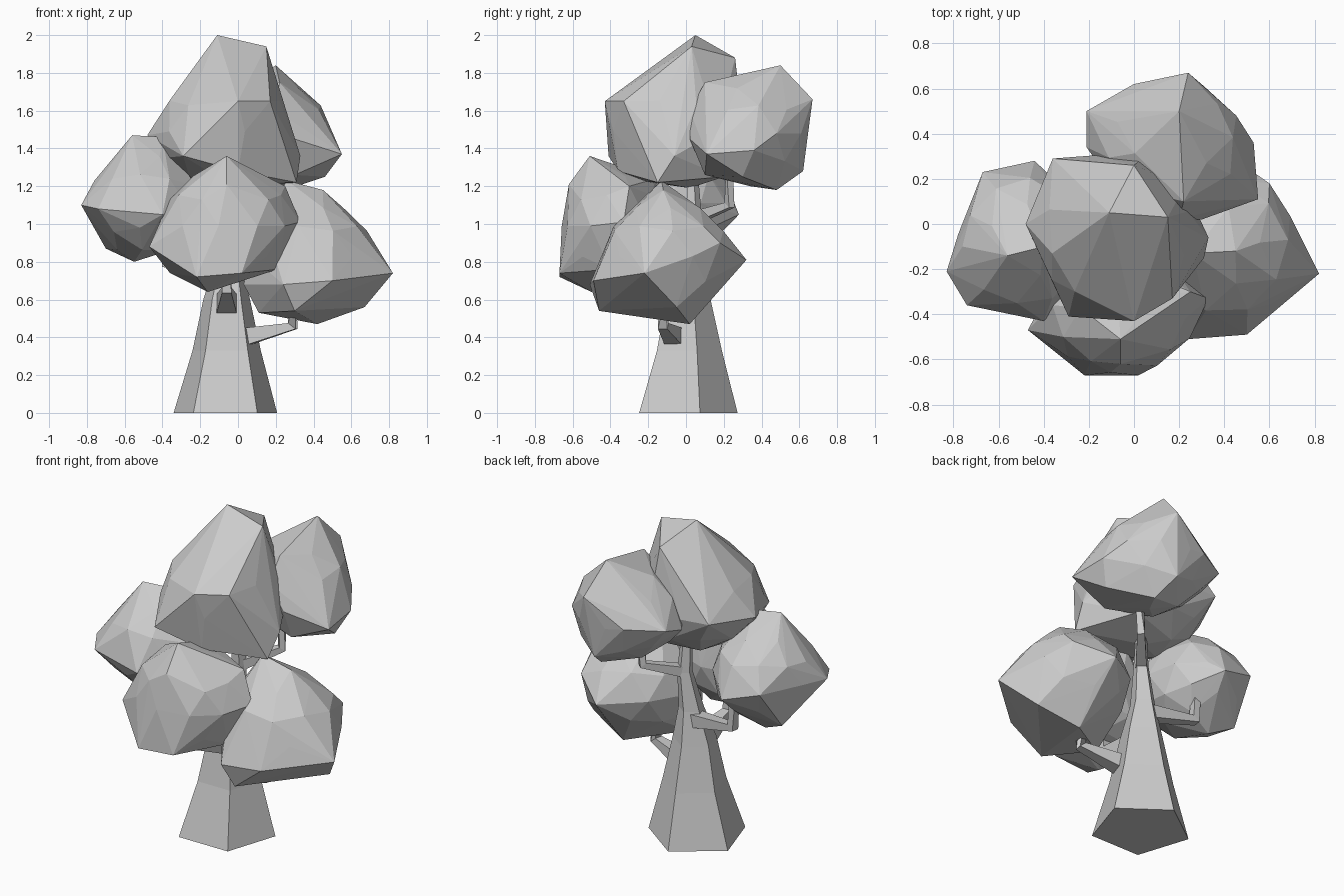
import bpy, bmesh, math
from mathutils import Vector, Matrix


def finish(name, bm):
    bmesh.ops.recalc_face_normals(bm, faces=bm.faces)
    mesh = bpy.data.meshes.new(name)
    bm.to_mesh(mesh)
    bm.free()
    obj = bpy.data.objects.new(name, mesh)
    bpy.context.collection.objects.link(obj)
    return obj


def tube(name, path, sides, level=False):
    """Tapered limb through (x, y, z, radius) stations; level keeps rings horizontal."""
    bm = bmesh.new()
    pts = [Vector(p[:3]) for p in path]
    rings = []
    for i, p in enumerate(pts):
        ahead = (pts[min(i + 1, len(pts) - 1)] - p).normalized()
        behind = (p - pts[max(i - 1, 0)]).normalized()
        rot = Matrix.Identity(3) if level else (ahead + behind).to_track_quat('Z', 'Y').to_matrix()
        ring = []
        for k in range(sides):
            a = math.pi / 2 + math.tau * k / sides + (0 if level else math.pi / 4)
            ring.append(bm.verts.new(p + rot @ Vector((math.cos(a), math.sin(a), 0)) * path[i][3]))
        rings.append(ring)
    for lo, hi in zip(rings, rings[1:]):
        for k in range(sides):
            n = (k + 1) % sides
            bm.faces.new((lo[k], lo[n], hi[n], hi[k]))
    bm.faces.new(rings[0])
    bm.faces.new(rings[-1])
    return finish(name, bm)


def clump(name, centre, radii, spin, corners):
    """Faceted leaf clump: hull of a squashed icosphere and a few pulled-out corners."""
    bm = bmesh.new()
    m = Matrix.Translation(centre) @ Matrix.Diagonal((*radii, 1)) @ Matrix.Rotation(spin, 4, 'Z')
    bmesh.ops.create_icosphere(bm, subdivisions=2, radius=1, matrix=m)
    bmesh.ops.delete(bm, geom=bm.edges[:], context='EDGES_FACES')
    # drop sphere points crowding a corner so facets stay large
    crowd = [v for v in bm.verts if any((v.co - Vector(c)).length < 0.11 for c in corners)]
    bmesh.ops.delete(bm, geom=crowd, context='VERTS')
    for c in corners:
        bm.verts.new(c)
    hull = bmesh.ops.convex_hull(bm, input=bm.verts[:])
    inside = {g for g in hull["geom_interior"] + hull["geom_unused"] if isinstance(g, bmesh.types.BMVert)}
    bmesh.ops.delete(bm, geom=list(inside), context='VERTS')
    return finish(name, bm)


# trunk with five sides, thinning to a slim leader
tube("trunk", [(-0.067, -0.015, 0, 0.288), (-0.06, 0, 0.33, 0.19), (-0.06, 0, 0.6, 0.13),
               (-0.05, 0.02, 0.8, 0.075), (-0.02, 0.04, 1.03, 0.045), (-0.03, 0.03, 1.3, 0.03)], 5, True)

# side branches, each with an upturned end
for name, path in {
    "right_branch": [(-0.02, -0.05, 0.39, 0.075), (0.29, -0.12, 0.46, 0.035), (0.29, -0.12, 0.66, 0.03)],
    "front_branch": [(-0.06, -0.07, 0.57, 0.08), (-0.06, -0.33, 0.65, 0.035), (-0.06, -0.34, 0.8, 0.03)],
    "left_branch": [(-0.06, 0.03, 0.74, 0.06), (-0.38, 0.08, 0.79, 0.035), (-0.39, 0.08, 0.98, 0.03)],
    "back_branch": [(-0.02, 0.04, 1.03, 0.045), (0.14, 0.23, 1.1, 0.03), (0.15, 0.23, 1.32, 0.025)],
}.items():
    tube(name, path, 4)

# leaf clumps
clump("top_leaves", (-0.07, -0.04, 1.49), (0.36, 0.36, 0.31), 0.3, [
    (-0.11, 0.05, 2.0), (0.15, 0.03, 1.94), (0.0, 0.26, 1.88), (0.0, -0.43, 1.65), (0.17, -0.33, 1.65),
    (0.33, -0.06, 1.36), (0.31, -0.15, 1.22), (-0.29, -0.41, 1.36), (-0.48, 0.0, 1.47), (-0.36, 0.29, 1.5),
    (0.0, -0.36, 1.28), (-0.05, 0.02, 1.19), (0.14, 0.2, 1.25)])
clump("back_leaves", (0.17, 0.34, 1.48), (0.32, 0.3, 0.28), 0.8, [
    (0.2, 0.5, 1.84), (0.22, 0.1, 1.75), (0.24, 0.67, 1.66), (0.55, 0.11, 1.37), (0.53, 0.36, 1.39),
    (0.3, 0.02, 1.45), (0.25, 0.48, 1.18), (0.2, 0.62, 1.28), (-0.21, 0.5, 1.5), (-0.21, 0.34, 1.45),
    (0.46, 0.3, 1.25), (0.3, 0.1, 1.26), (0.0, 0.62, 1.5), (0.2, 0.02, 1.6)])
clump("left_leaves", (-0.49, -0.08, 1.11), (0.29, 0.32, 0.29), 0.2, [
    (-0.56, -0.14, 1.47), (-0.4, -0.1, 1.46), (-0.83, -0.21, 1.1), (-0.76, -0.1, 1.23), (-0.4, -0.43, 1.05),
    (-0.67, 0.23, 1.12), (-0.44, 0.28, 1.05), (-0.7, 0.05, 0.87), (-0.55, 0.0, 0.8), (-0.22, -0.2, 1.2),
    (-0.74, -0.36, 1.08)])
clump("front_leaves", (-0.06, -0.39, 0.99), (0.34, 0.27, 0.31), 0.5, [
    (-0.06, -0.51, 1.36), (-0.08, -0.16, 1.24), (0.33, -0.33, 1.01), (0.25, -0.3, 1.2), (-0.47, -0.47, 0.88),
    (-0.22, -0.67, 0.72), (0.02, -0.67, 0.74), (-0.16, -0.5, 0.64), (-0.36, -0.35, 0.74), (0.21, -0.4, 0.76),
    (-0.06, -0.62, 1.21)])
clump("right_leaves", (0.38, -0.1, 0.83), (0.34, 0.34, 0.3), 0.1, [
    (0.26, -0.13, 1.23), (0.45, -0.12, 1.18), (0.6, 0.18, 0.9), (0.82, -0.22, 0.74), (0.67, -0.05, 0.56),
    (0.5, -0.49, 0.7), (0.24, -0.51, 0.68), (0.3, -0.46, 0.54), (0.42, 0.02, 0.47), (0.4, 0.32, 0.81),
    (0.11, -0.2, 0.53), (0.03, -0.2, 0.68)])
